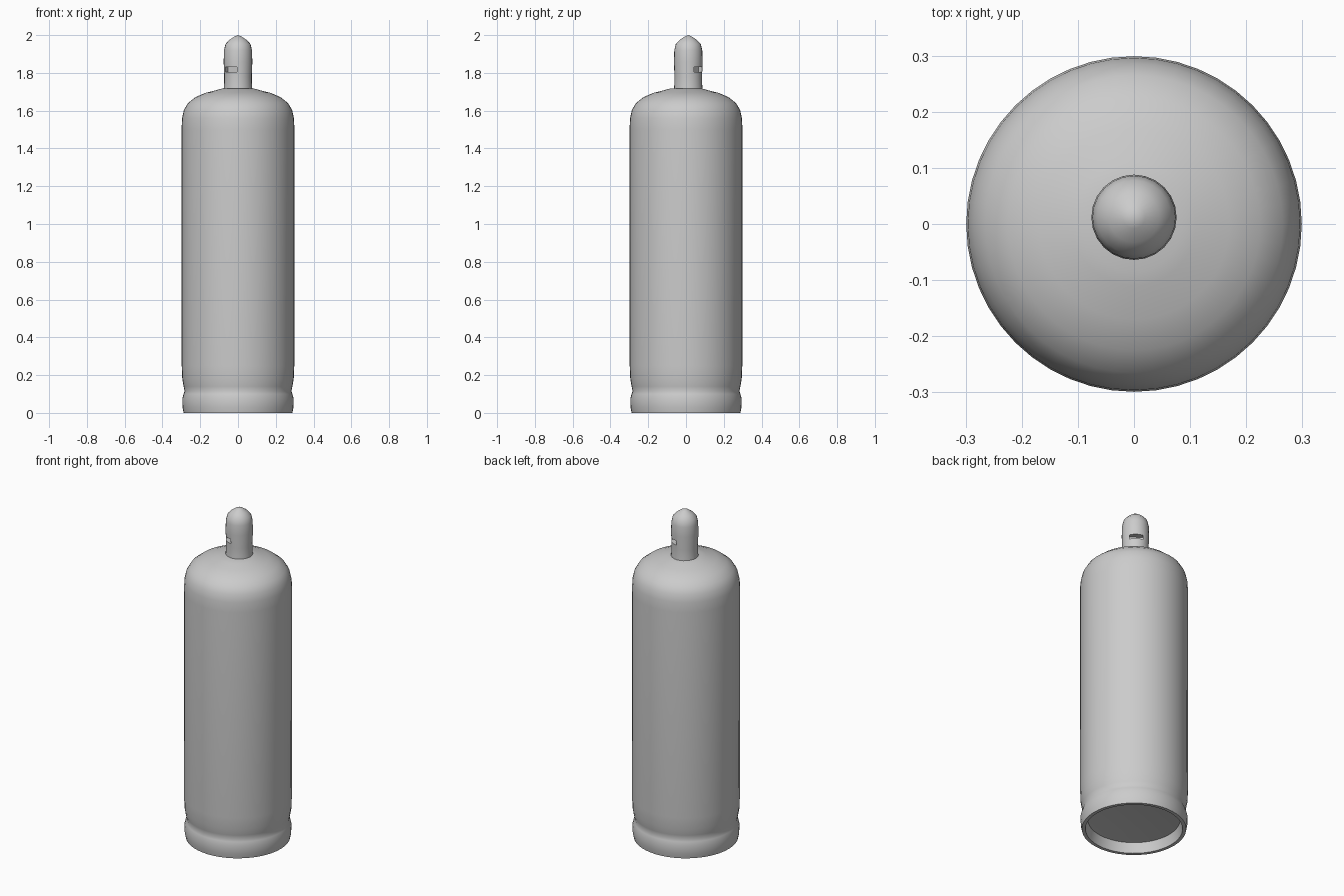
import bpy, bmesh, math
from mathutils import Matrix

if "Cube" in bpy.data.objects:
    bpy.data.objects.remove(bpy.data.objects["Cube"])

grey = bpy.data.materials.new("light grey paint")
grey.use_nodes = True
colour = (0.6, 0.6, 0.6, 1)
grey.diffuse_color = colour
grey.node_tree.nodes["Principled BSDF"].inputs["Base Color"].default_value = colour


def add_object(name, bm):
    bmesh.ops.recalc_face_normals(bm, faces=bm.faces)
    mesh = bpy.data.meshes.new(name)
    bm.to_mesh(mesh)
    bm.free()
    obj = bpy.data.objects.new(name, mesh)
    bpy.context.collection.objects.link(obj)
    mesh.materials.append(grey)
    return obj


def lathe(name, profile, sides, y=0):
    """Spin (radius, z) points around an upright axis."""
    bm = bmesh.new()
    verts = [bm.verts.new((r, 0, z)) for r, z in profile]
    edges = [bm.edges.new(pair) for pair in zip(verts, verts[1:])]
    bmesh.ops.spin(bm, geom=verts + edges, cent=(0, 0, 0), axis=(0, 0, 1),
                   angle=math.tau, steps=sides)
    bmesh.ops.remove_doubles(bm, verts=bm.verts, dist=0.0005)
    bmesh.ops.translate(bm, verts=bm.verts, vec=(0, y, 0))
    return add_object(name, bm)


def smooth(obj, degrees):
    bpy.ops.object.select_all(action='DESELECT')
    obj.select_set(True)
    bpy.context.view_layer.objects.active = obj
    bpy.ops.object.shade_smooth_by_angle(angle=math.radians(degrees))


# Cylinder body with foot ring, recessed base and domed shoulder
body = lathe("cylinder_body", [
    (0, 0.07), (0.15, 0.068), (0.255, 0.06), (0.262, 0.03), (0.268, 0),
    (0.288, 0), (0.294, 0.03), (0.295, 0.075), (0.288, 0.1), (0.283, 0.115),
    (0.288, 0.14), (0.295, 0.18), (0.298, 0.25), (0.299, 1.5), (0.296, 1.56),
    (0.286, 1.605), (0.265, 1.64), (0.225, 1.672), (0.17, 1.695),
    (0.11, 1.71), (0.085, 1.717), (0, 1.72)], 48)
smooth(body, 50)

# Valve guard cap
cap = lathe("valve_cap", [
    (0, 1.69), (0.078, 1.69), (0.074, 1.735), (0.073, 1.78), (0.076, 1.86),
    (0.074, 1.92), (0.066, 1.953), (0.045, 1.975), (0.02, 1.992), (0, 2)], 24, 0.012)

# Hidden cutter for the two opposite slots in the cap
bm = bmesh.new()
for side in (-1, 1):
    slot = (Matrix.Translation((0, 0.012, 1.817))
            @ Matrix.Rotation(math.radians(55), 4, 'Z')
            @ Matrix.Translation((side * 0.075, 0, 0))
            @ Matrix.Diagonal((0.07, 0.075, 0.026, 1)))
    bmesh.ops.create_cube(bm, size=1, matrix=slot)
cutter = add_object("slot_cutter", bm)
cutter.hide_render = True
cutter.hide_set(True)
cut = cap.modifiers.new("slots", 'BOOLEAN')
cut.operation = 'DIFFERENCE'
cut.solver = 'EXACT'
cut.object = cutter
smooth(cap, 45)
